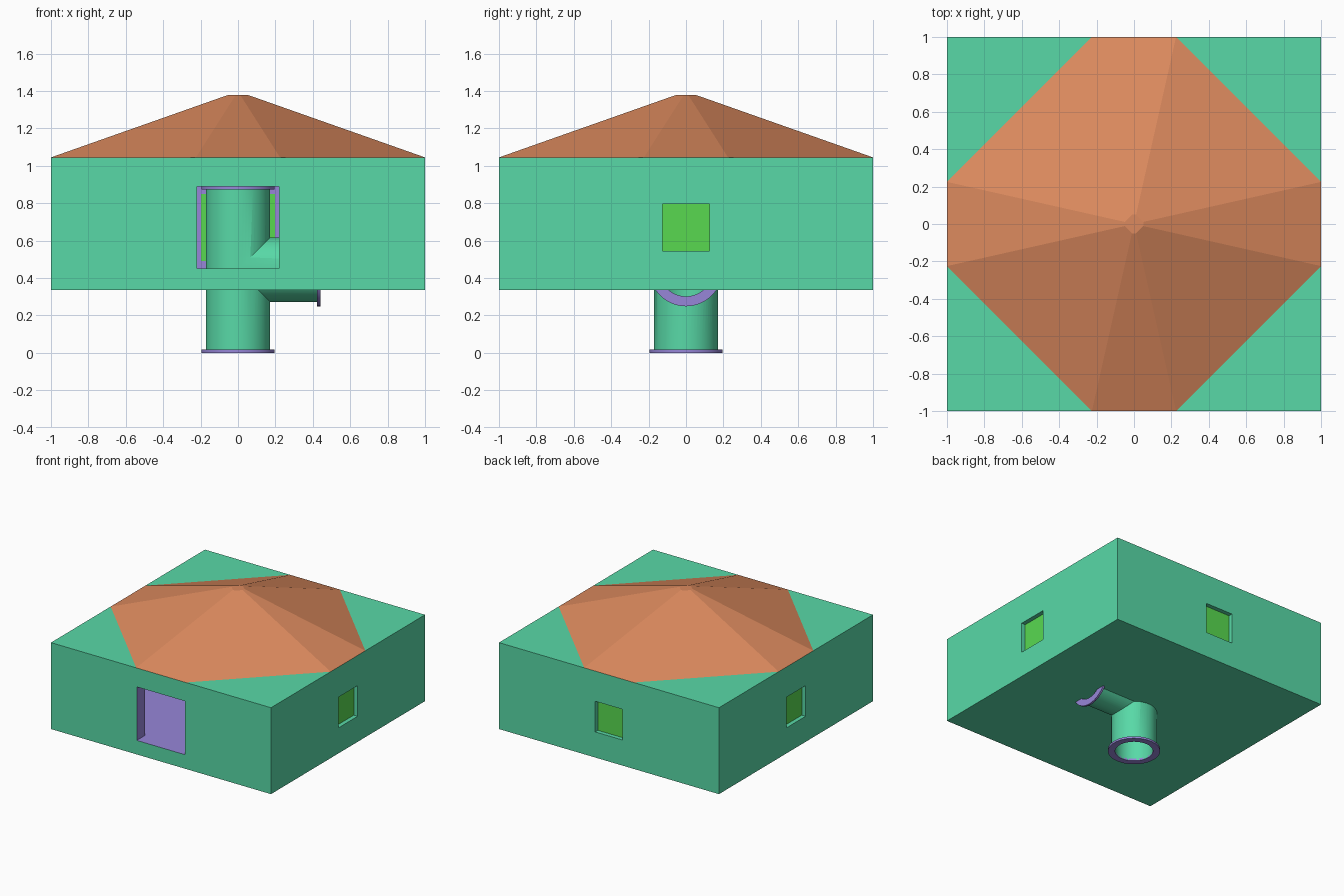
import bpy, bmesh, math
from mathutils import Matrix, Vector

if "Cube" in bpy.data.objects:
    bpy.data.objects.remove(bpy.data.objects["Cube"])


def material(name, rgb):
    m = bpy.data.materials.new(name)
    m.diffuse_color = [(c / 255 / 12.92) if c < 11 else ((c / 255 + 0.055) / 1.055) ** 2.4 for c in rgb] + [1]
    m.use_nodes = True
    m.node_tree.nodes["Principled BSDF"].inputs["Base Color"].default_value = m.diffuse_color
    return m


GREEN = material("sea green", (88, 217, 167))
ROOF = material("terracotta", (220, 138, 94))
PURPLE = material("lavender", (151, 134, 216))
PANE = material("bright green", (88, 217, 80))


def add_object(name, bm, mat):
    bmesh.ops.recalc_face_normals(bm, faces=bm.faces)
    mesh = bpy.data.meshes.new(name)
    bm.to_mesh(mesh)
    bm.free()
    mesh.materials.append(mat)
    ob = bpy.data.objects.new(name, mesh)
    bpy.context.collection.objects.link(ob)
    return ob


def box(name, lo, hi, mat, angle=0):
    lo, hi = Vector(lo), Vector(hi)
    bm = bmesh.new()
    bmesh.ops.create_cube(bm, size=1, matrix=Matrix.Rotation(angle, 4, 'Z')
                          @ Matrix.Translation((lo + hi) / 2)
                          @ Matrix.Diagonal((*(hi - lo), 1)))
    return add_object(name, bm, mat)


def cylinder(name, r, start, end, mat):
    start, end = Vector(start), Vector(end)
    axis = end - start
    turn = axis.to_track_quat('Z', 'Y').to_matrix().to_4x4()
    bm = bmesh.new()
    bmesh.ops.create_cone(bm, cap_ends=True, segments=64, radius1=r, radius2=r, depth=axis.length,
                          matrix=Matrix.Translation((start + end) / 2) @ turn)
    return add_object(name, bm, mat)


def boolean(ob, other, operation='DIFFERENCE', keep=False):
    mod = ob.modifiers.new("cut", 'BOOLEAN')
    mod.operation, mod.object, mod.solver = operation, other, 'EXACT'
    bpy.context.view_layer.objects.active = ob
    bpy.ops.object.modifier_apply(modifier=mod.name)
    if not keep:
        bpy.data.objects.remove(other)


# House: hollow block with a door opening and three shallow window recesses
WALL, FLOOR, CEILING = 0.89, 0.45, 0.935
house = box("house_walls", (-1, -1, 0.335), (1, 1, 1.045), GREEN)
boolean(house, box("cavity", (-WALL, -WALL, FLOOR), (WALL, WALL, CEILING), GREEN))
boolean(house, box("door_cut", (-0.22, -1.1, FLOOR), (0.22, -0.8, 0.89), GREEN))
for name, turn in (("right", 0), ("back", 1), ("left", 2)):
    a = turn * math.pi / 2
    boolean(house, box("window_cut", (0.96, -0.125, 0.545), (1.1, 0.125, 0.797), GREEN, a))
    box(name + "_window", (0.882, -0.197, 0.49), (0.965, 0.197, 0.85), PANE, a)

# Interior faces and door jambs are lavender
house.data.materials.clear()
house.data.materials.append(GREEN)
house.data.materials.append(PURPLE)
for p in house.data.polygons:
    c = p.center
    inside = max(abs(c.x), abs(c.y)) < WALL + 0.005 and 0.4 < c.z < 1.0
    jamb = -0.995 < c.y < -0.85 and abs(c.x) < 0.23 and 0.4 < c.z < 1.0
    p.material_index = int(inside or jamb)

# Roof: eight-sided pyramid with a tiny flat top
bm = bmesh.new()
rings = []
for scale, z in ((1, 1.045), (0.05, 1.38)):
    pts = []
    for k in range(4):
        rot = Matrix.Rotation(k * math.pi / 2, 3, 'Z')
        pts += [rot @ Vector((scale, s * 0.225 * scale, z)) for s in (-1, 1)]
    rings.append([bm.verts.new(p) for p in pts])
    bm.faces.new(rings[-1])
for i in range(8):
    j = (i + 1) % 8
    bm.faces.new((rings[0][i], rings[0][j], rings[1][j], rings[1][i]))
add_object("roof", bm, ROOF)

# Pipe tee: upright pipe with a branch to the right, bored through
AXIS, R, BORE = 0.445, 0.172, 0.143
pipe = cylinder("pipe_tee", R, (0, 0, 0.005), (0, 0, 0.885), GREEN)
boolean(pipe, cylinder("branch", R, (0, 0, AXIS), (0.435, 0, AXIS), GREEN), 'UNION')
boolean(pipe, cylinder("bore", BORE, (0, 0, -0.1), (0, 0, 1), GREEN))
boolean(pipe, cylinder("branch_bore", BORE, (0, 0, AXIS), (0.6, 0, AXIS), GREEN))

# Flange rings on the three pipe ends
T = 0.017
flanges = []
for name, start, end in (("bottom", (0, 0, 0), (0, 0, T)),
                         ("top", (0, 0, 0.89 - T), (0, 0, 0.89)),
                         ("branch", (0.44 - T, 0, AXIS), (0.44, 0, AXIS))):
    ring = cylinder(name + "_flange", 0.196, start, end, PURPLE)
    d = (Vector(end) - Vector(start)) * 2
    boolean(ring, cylinder("hole", BORE, Vector(start) - d, Vector(end) + d, PURPLE))
    flanges.append(ring)

# Smooth the round parts, keeping sharp rims
bpy.ops.object.select_all(action='DESELECT')
for ob in [pipe] + flanges:
    ob.select_set(True)
bpy.context.view_layer.objects.active = pipe
bpy.ops.object.shade_smooth_by_angle(angle=math.radians(30))
